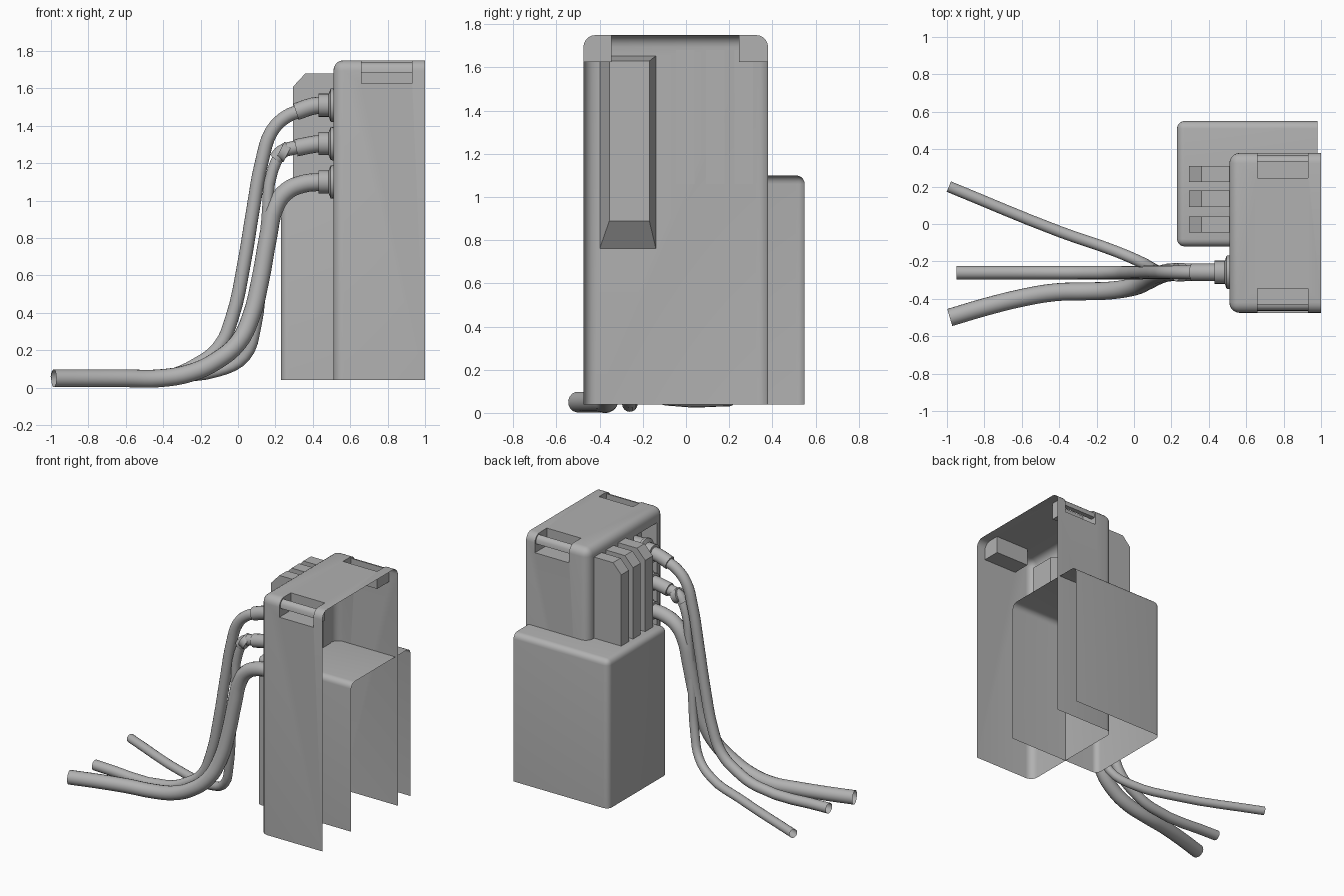
import bpy, bmesh, math
from mathutils import Vector

if "Cube" in bpy.data.objects:
    bpy.data.objects.remove(bpy.data.objects["Cube"])

GREY = bpy.data.materials.new("mid_grey")
GREY.diffuse_color = (0.44, 0.44, 0.44, 1)
GREY.use_nodes = True
GREY.node_tree.nodes["Principled BSDF"].inputs["Base Color"].default_value = GREY.diffuse_color


def activate(ob):
    bpy.ops.object.select_all(action='DESELECT')
    ob.select_set(True)
    bpy.context.view_layer.objects.active = ob


def shade(ob, angle=35):
    activate(ob)
    bpy.ops.object.shade_smooth_by_angle(angle=math.radians(angle))


def finish(bm, name, smooth=True):
    bmesh.ops.recalc_face_normals(bm, faces=bm.faces)
    me = bpy.data.meshes.new(name)
    bm.to_mesh(me)
    bm.free()
    me.materials.append(GREY)
    ob = bpy.data.objects.new(name, me)
    bpy.context.collection.objects.link(ob)
    if smooth:
        shade(ob)
    return ob


def box_bm(lo, hi):
    bm = bmesh.new()
    bmesh.ops.create_cube(bm, size=1)
    for v in bm.verts:
        v.co = Vector([(lo[i] + hi[i]) / 2 + v.co[i] * (hi[i] - lo[i]) for i in range(3)])
    return bm


def box(name, lo, hi):
    return finish(box_bm(lo, hi), name)


def shell(name, lo, hi, radius, cutters=()):
    """Rounded box, pockets cut in, then opened on the right and underneath."""
    bm = box_bm(lo, hi)
    edges = []
    for e in bm.edges:
        mid = (e.verts[0].co + e.verts[1].co) / 2
        if mid.x < hi[0] - 0.001 and mid.z > lo[2] + 0.001:
            edges.append(e)
    bmesh.ops.bevel(bm, geom=edges, offset=radius, segments=5, profile=0.5, affect='EDGES')
    ob = finish(bm, name, False)
    activate(ob)
    for c in cutters:
        c.hide_render = True
        m = ob.modifiers.new("pocket", 'BOOLEAN')
        m.operation, m.solver, m.object = 'DIFFERENCE', 'EXACT', c
        bpy.ops.object.modifier_apply(modifier=m.name)
        bpy.data.objects.remove(c)
    bm = bmesh.new()
    bm.from_mesh(ob.data)
    bm.normal_update()
    doomed = [f for f in bm.faces
              if (f.normal.x > 0.9 and f.calc_center_median().x > hi[0] - 0.005)
              or (f.normal.z < -0.9 and f.calc_center_median().z < lo[2] + 0.005)]
    bmesh.ops.delete(bm, geom=doomed, context='FACES')
    bm.to_mesh(ob.data)
    bm.free()
    shade(ob)
    return ob


def loft(name, rings, caps=True):
    """Skin between rings with equal point counts."""
    bm = bmesh.new()
    loops = [[bm.verts.new(p) for p in r] for r in rings]
    n = len(loops[0])
    for a, b in zip(loops, loops[1:]):
        for i in range(n):
            bm.faces.new((a[i], a[(i + 1) % n], b[(i + 1) % n], b[i]))
    if caps:
        bm.faces.new(loops[0])
        bm.faces.new(loops[-1])
    return finish(bm, name)


def lathe_x(name, profile, y, z, n=20):
    rings = [[(x, y + r * math.cos(i * math.tau / n), z + r * math.sin(i * math.tau / n))
              for i in range(n)] for x, r in profile]
    return loft(name, rings)


def tube(name, pts, radius, caps=False, handles='AUTO'):
    cu = bpy.data.curves.new(name, 'CURVE')
    cu.dimensions = '3D'
    cu.bevel_depth, cu.bevel_resolution, cu.resolution_u = radius, 6, 4
    cu.use_fill_caps = caps
    sp = cu.splines.new('BEZIER')
    sp.bezier_points.add(len(pts) - 1)
    for bp, p in zip(sp.bezier_points, pts):
        bp.co = p
        bp.handle_left_type = bp.handle_right_type = handles
    cu.materials.append(GREY)
    ob = bpy.data.objects.new(name, cu)
    bpy.context.collection.objects.link(ob)
    activate(ob)
    bpy.ops.object.convert(target='MESH')
    shade(bpy.context.object, 50)


def rect(x, y0, y1, z0, z1):
    return [(x, y0, z0), (x, y1, z0), (x, y1, z1), (x, y0, z1)]


# Tall housing with two handle pockets and a tapered socket recess
cutters = [box("cut_front", (0.66, -0.6, 1.625), (0.93, -0.345, 1.9)),
           box("cut_back", (0.66, 0.245, 1.625), (0.93, 0.5, 1.9)),
           loft("cut_recess", [rect(0.505, -0.402, -0.138, 0.755, 1.655),
                               rect(0.60, -0.355, -0.17, 0.89, 1.63)])]
shell("tall_housing", (0.51, -0.475, 0.04), (1.0, 0.38, 1.75), 0.055, cutters)

# Handle bars across the pockets, outer top edge rounded like the housing
bar = [(0.0, 1.685), (0.035, 1.685), (0.035, 1.738), (0.022, 1.736), (0.01, 1.726), (0.002, 1.712)]
for name, y, s in (("front_handle_bar", -0.464, 1), ("back_handle_bar", 0.369, -1)):
    loft(name, [[(x, y + s * d, z) for d, z in bar] for x in (0.66, 0.93)])

# Lower housing behind
shell("lower_housing", (0.23, -0.12, 0.04), (0.98, 0.55, 1.10), 0.04)

# Cooling fins with clipped top corner
fin = [(0.295, 1.06), (0.515, 1.06), (0.515, 1.68), (0.36, 1.68), (0.295, 1.61)]
for i, y in enumerate((-0.003, 0.135, 0.268)):
    loft(f"fin_{i + 1}", [[(x, y + s * 0.043, z) for x, z in fin] for s in (-1, 1)])

# Plugs, boots and the elbow on the middle cable
CY = -0.258
plug = [(0.60, 0.08), (0.512, 0.08), (0.51, 0.09), (0.495, 0.088), (0.485, 0.062), (0.43, 0.062)]
for name, z in (("top", 1.51), ("middle", 1.305), ("bottom", 1.10)):
    lathe_x(f"{name}_plug", plug, CY, z)
tube("top_boot", [(0.44, CY, 1.51), (0.40, CY, 1.505), (0.31, CY, 1.475)], 0.046, True)
tube("middle_boot", [(0.44, CY, 1.305), (0.40, CY, 1.30), (0.31, CY, 1.282)], 0.046, True)
tube("middle_elbow", [(0.31, CY, 1.285), (0.235, CY, 1.262), (0.2, CY, 1.22)], 0.037, True)
tube("middle_collar", [(0.265, CY, 1.25), (0.225, CY, 1.27)], 0.05, True, 'VECTOR')

# Three cables running down and out along the ground
tube("top_cable", [(0.42, CY, 1.50), (0.34, CY, 1.48), (0.26, CY, 1.45), (0.18, CY, 1.37),
                   (0.13, CY, 1.22), (0.08, CY, 0.95), (0.03, -0.26, 0.65), (-0.03, -0.26, 0.38),
                   (-0.1, -0.26, 0.22), (-0.22, -0.26, 0.125), (-0.38, -0.26, 0.06),
                   (-0.95, -0.26, 0.055)], 0.036)
tube("middle_cable", [(0.42, CY, 1.30), (0.33, CY, 1.29), (0.25, CY, 1.265), (0.185, CY, 1.16),
                      (0.155, CY, 0.9), (0.125, -0.25, 0.6), (0.095, -0.235, 0.33),
                      (0.04, -0.205, 0.17), (-0.1, -0.145, 0.09), (-0.4, -0.04, 0.06),
                      (-0.99, 0.2, 0.06)], 0.03)
tube("bottom_cable", [(0.44, CY, 1.10), (0.35, CY, 1.09), (0.26, CY, 1.05), (0.2, CY, 0.97),
                      (0.16, -0.265, 0.8), (0.12, -0.28, 0.58), (0.07, -0.305, 0.38),
                      (0.0, -0.335, 0.24), (-0.12, -0.355, 0.14), (-0.25, -0.36, 0.08),
                      (-0.42, -0.365, 0.05), (-0.6, -0.395, 0.05), (-0.8, -0.445, 0.05),
                      (-0.985, -0.50, 0.05)], 0.048)
